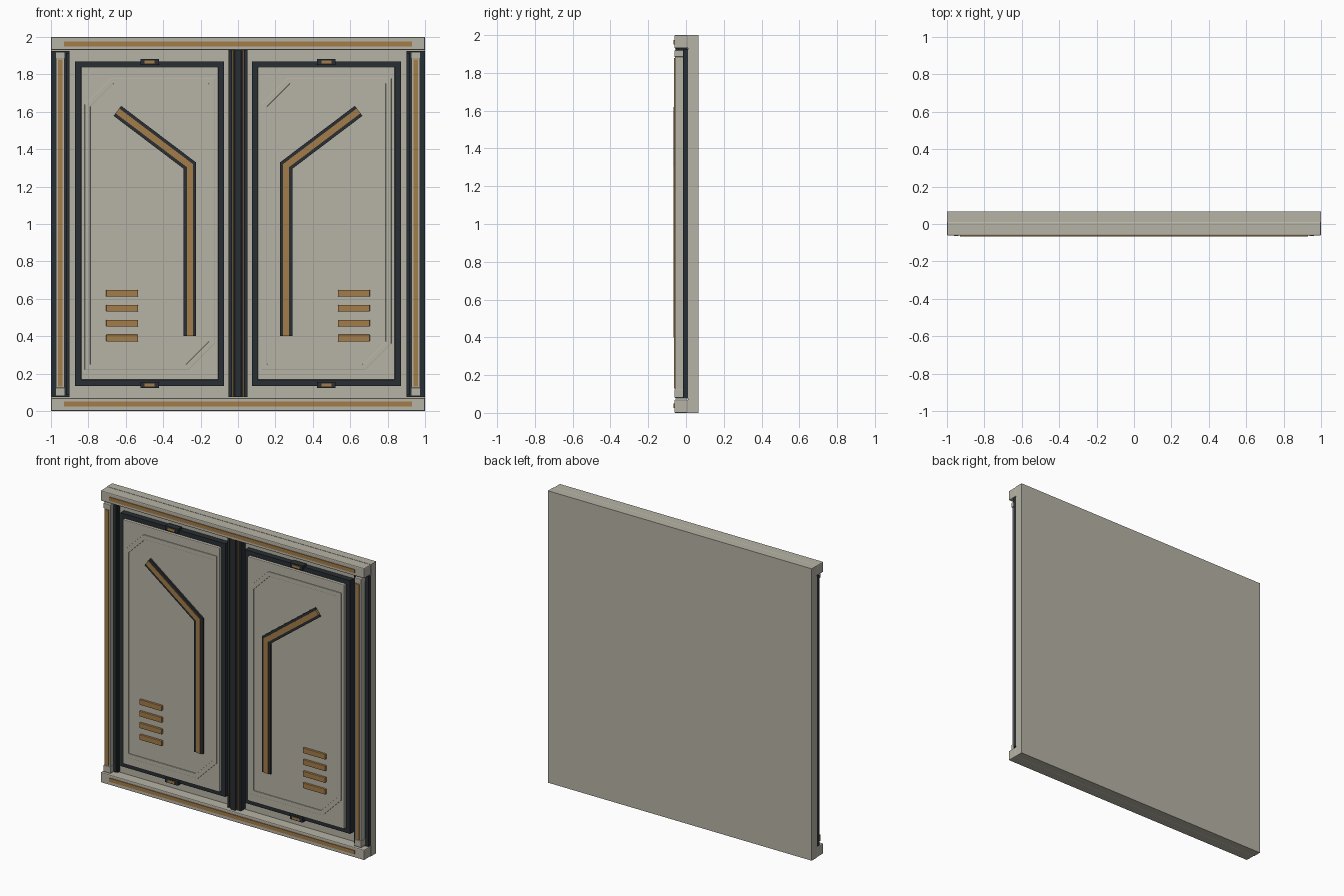
import bpy, bmesh
from mathutils import Vector

if "Cube" in bpy.data.objects:
    bpy.data.objects.remove(bpy.data.objects["Cube"])


def material(name, rgb):
    m = bpy.data.materials.new(name)
    m.diffuse_color = (*rgb, 1)
    m.use_nodes = True
    m.node_tree.nodes["Principled BSDF"].inputs["Base Color"].default_value = m.diffuse_color
    return m


GREY = material("warm_grey", (0.47, 0.45, 0.38))
DARK = material("dark_metal", (0.022, 0.028, 0.034))
GOLD = material("bronze", (0.37, 0.20, 0.065))


def finish(bm, name, mat, bevel=0, segments=2):
    bmesh.ops.recalc_face_normals(bm, faces=bm.faces)
    me = bpy.data.meshes.new(name)
    bm.to_mesh(me)
    bm.free()
    ob = bpy.data.objects.new(name, me)
    bpy.context.collection.objects.link(ob)
    me.materials.append(mat)
    if bevel:
        b = ob.modifiers.new("bevel", "BEVEL")
        b.width, b.segments, b.limit_method = bevel, segments, "ANGLE"
    return ob


def prism(name, pts, y0, y1, mat, bevel=0, inner=None):
    """Extrude an (x, z) outline from y0 to y1; inner cuts out a matching loop."""
    bm = bmesh.new()
    if inner:
        a = [bm.verts.new((x, y0, z)) for x, z in pts]
        b = [bm.verts.new((x, y0, z)) for x, z in inner]
        n = len(pts)
        faces = [bm.faces.new((a[i], a[(i + 1) % n], b[(i + 1) % n], b[i])) for i in range(n)]
    else:
        faces = [bm.faces.new([bm.verts.new((x, y0, z)) for x, z in pts])]
    ext = bmesh.ops.extrude_face_region(bm, geom=faces, use_keep_orig=True)
    for v in ext["geom"]:
        if isinstance(v, bmesh.types.BMVert):
            v.co.y = y1
    return finish(bm, name, mat, bevel)


def rect(x0, x1, z0, z1):
    return [(x0, z0), (x1, z0), (x1, z1), (x0, z1)]


def box(name, x0, x1, y0, y1, z0, z1, mat, bevel=0):
    return prism(name, rect(x0, x1, z0, z1), y0, y1, mat, bevel)


def cut_corner_outline(cx, hw, hh, c):
    """Rectangle with the upper left and lower right corners cut off."""
    return [(cx - hw, 1 - hh), (cx + hw - c, 1 - hh), (cx + hw, 1 - hh + c),
            (cx + hw, 1 + hh), (cx - hw + c, 1 + hh), (cx - hw, 1 + hh - c)]


def band(path, width):
    """Outline of a mitred strip along a three-point path."""
    a, b, c = [Vector(p) for p in path]
    n1 = (b - a).orthogonal().normalized()
    n2 = (c - b).orthogonal().normalized()
    m = (n1 + n2) / (1 + n1.dot(n2))
    h = width / 2
    return [tuple(p) for p in (a + n1 * h, b + m * h, c + n2 * h,
                               c - n2 * h, b - m * h, a - n1 * h)]


# backing slab
box("back_slab", -1, 1, 0.01, 0.067, 0, 2, GREY)

# top and bottom rails with inlays
for side, z0, z1, s0, s1 in (("bottom", 0, 0.07, 0.025, 0.05), ("top", 1.93, 2, 1.95, 1.975)):
    box(side + "_rail", -1, 1, -0.062, 0.012, z0, z1, GREY, 0.006)
    box(side + "_rail_inlay", -0.93, 0.93, -0.067, -0.05, s0, s1, GOLD)

# central seam between the doors
box("seam_base", -0.05, 0.05, -0.015, 0.012, 0.075, 1.93, DARK)
box("seam_middle_rib", -0.018, 0.018, -0.055, 0, 0.075, 1.93, DARK, 0.003)

for side, s in (("left", -1), ("right", 1)):
    def mbox(name, x0, x1, *rest):
        return box(side + "_" + name, *sorted((s * x0, s * x1)), *rest)

    # outer jamb: dark channel, grey column, end caps, inlay
    mbox("jamb_channel", 0.90, 1.0, -0.015, 0.012, 0.075, 1.925, DARK)
    mbox("jamb_inner_rib", 0.902, 0.92, -0.035, 0, 0.085, 1.915, DARK)
    mbox("jamb_column", 0.927, 0.974, -0.058, 0, 0.085, 1.915, GREY, 0.003)
    mbox("jamb_inlay", 0.938, 0.963, -0.063, -0.05, 0.13, 1.88, GOLD)
    for end, z0, z1 in (("lower", 0.08, 0.125), ("upper", 1.885, 1.92)):
        mbox("jamb_cap_" + end, 0.924, 0.977, -0.062, 0, z0, z1, GREY, 0.003)

    # seam side rib and inlay
    mbox("seam_side_rib", 0.036, 0.05, -0.04, 0, 0.075, 1.93, DARK)
    mbox("seam_inlay", 0.023, 0.032, -0.04, 0, 0.075, 1.93, GOLD)

    # door frame and raised panel
    cx = s * 0.4725
    prism(side + "_door_frame", rect(cx - 0.398, cx + 0.398, 0.135, 1.87), -0.03, 0.012, DARK,
          inner=rect(cx - 0.36, cx + 0.36, 0.173, 1.832))
    box(side + "_door_panel", cx - 0.367, cx + 0.367, -0.05, 0.012, 0.166, 1.84, GREY, 0.005)

    # trim ring with cut corners
    prism(side + "_panel_trim", cut_corner_outline(cx, 0.347, 0.78, 0.14), -0.055, -0.045, GREY,
          0.002, inner=cut_corner_outline(cx, 0.317, 0.75, 0.122))

    # bent handle bar
    path = [(s * 0.645, 1.605), (s * 0.257, 1.312), (s * 0.257, 0.40)]
    prism(side + "_handle", band(path, 0.067), -0.062, -0.045, DARK)
    prism(side + "_handle_inlay", band(path, 0.033), -0.066, -0.05, GOLD)

    # vent slats
    for i in range(4):
        z = 0.39 + 0.08 * i
        mbox("vent_slat_%d" % (i + 1), 0.535, 0.705, -0.064, -0.045, z - 0.018, z + 0.018, GOLD, 0.003)

    # small latches on the frame
    for end, z in (("lower", 0.139), ("upper", 1.866)):
        box(side + "_latch_" + end, cx - 0.05, cx + 0.05, -0.045, 0, z - 0.016, z + 0.016, DARK, 0.003)
        box(side + "_latch_inlay_" + end, cx - 0.027, cx + 0.027, -0.05, -0.03, z - 0.008, z + 0.008, GOLD)
